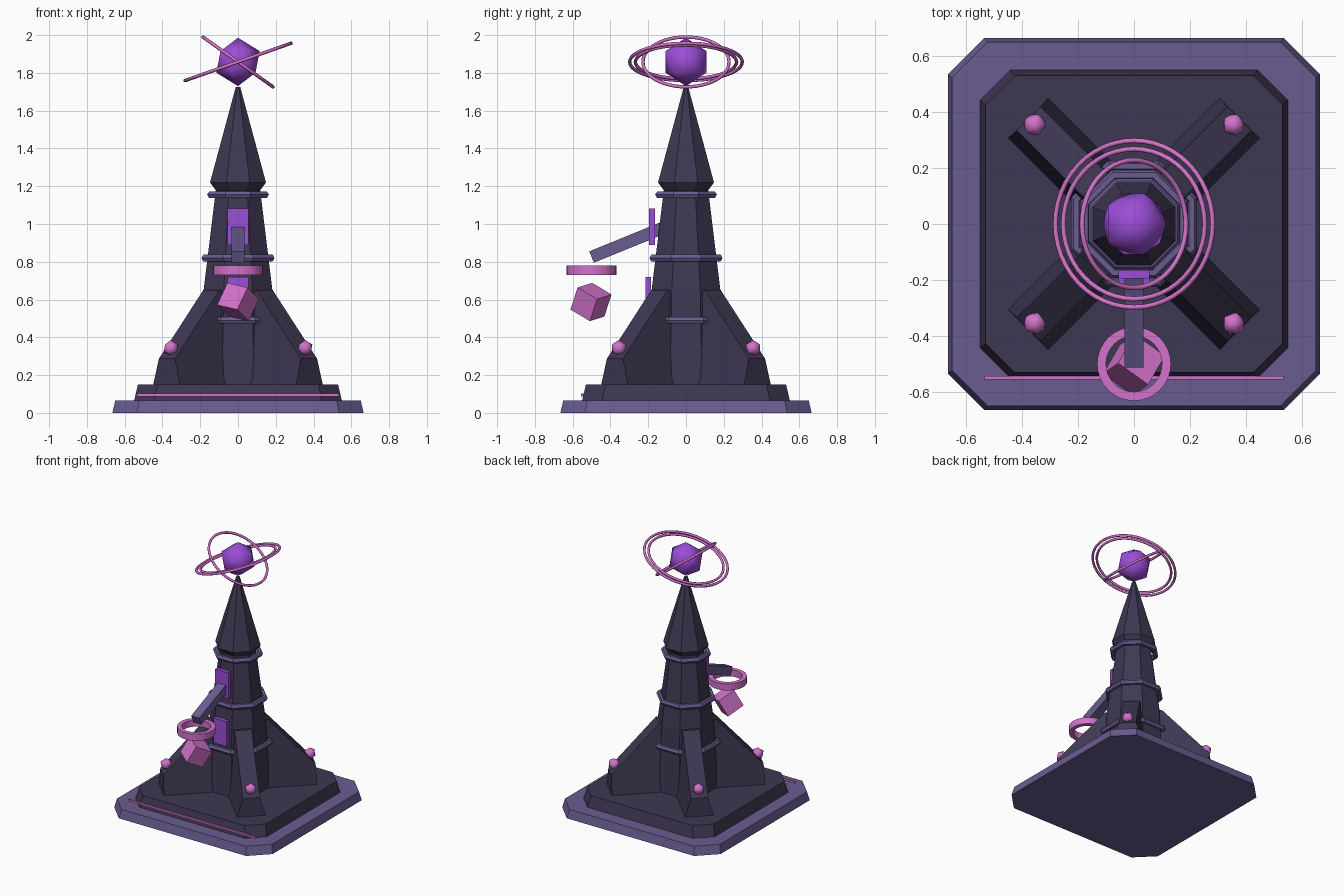
import bpy, bmesh, math
from mathutils import Vector, Matrix

cube = bpy.data.objects.get("Cube")
if cube:
    bpy.data.objects.remove(cube, do_unlink=True)


def material(name, rgb):
    m = bpy.data.materials.new(name)
    m.use_nodes = True
    m.diffuse_color = (*rgb, 1)
    m.node_tree.nodes["Principled BSDF"].inputs["Base Color"].default_value = (*rgb, 1)
    return m


DARK = material("dark stone", (0.048, 0.039, 0.085))
LILAC = material("lilac stone", (0.141, 0.108, 0.28))
PINK = material("pink glow", (0.65, 0.17, 0.6))
PURPLE = material("purple crystal", (0.33, 0.075, 0.68))


def finish(bm, name, mat, smooth=False):
    bmesh.ops.recalc_face_normals(bm, faces=bm.faces)
    mesh = bpy.data.meshes.new(name)
    bm.to_mesh(mesh)
    bm.free()
    mesh.materials.append(mat)
    for p in mesh.polygons:
        p.use_smooth = smooth
    ob = bpy.data.objects.new(name, mesh)
    bpy.context.collection.objects.link(ob)
    return ob


def loft(name, mat, loops):
    """Skin a stack of equal-length loops and cap both ends."""
    bm = bmesh.new()
    rows = [[bm.verts.new(p) for p in loop] for loop in loops]
    n = len(rows[0])
    for a, b in zip(rows, rows[1:]):
        for i in range(n):
            j = (i + 1) % n
            bm.faces.new((a[i], a[j], b[j], b[i]))
    bm.faces.new(rows[0])
    bm.faces.new(rows[-1])
    return finish(bm, name, mat)


def chamfered_square(half, cut, z):
    pts = []
    for k in range(4):
        turn = Matrix.Rotation(k * math.pi / 2, 3, 'Z')
        pts += [turn @ Vector((half, -half + cut, z)), turn @ Vector((half, half - cut, z))]
    return pts


def octagon(apothem, z):
    return chamfered_square(apothem, apothem * (2 - math.sqrt(2)), z)


def box(name, mat, size, loc, rot=Matrix.Identity(3)):
    bm = bmesh.new()
    bmesh.ops.create_cube(bm, size=1)
    bm.transform(Matrix.Translation(loc) @ rot.to_4x4() @ Matrix.Diagonal((*size, 1)))
    return finish(bm, name, mat)


def ball(name, mat, radius, loc):
    bm = bmesh.new()
    bmesh.ops.create_icosphere(bm, subdivisions=1, radius=radius,
                               matrix=Matrix.Translation(loc))
    return finish(bm, name, mat, True)


def torus(name, mat, major, minor, loc, segs, sides, tilt=0.0, start=0.0, smooth=False):
    bm = bmesh.new()
    grid = []
    for i in range(segs):
        a = start + i * math.tau / segs
        row = []
        for k in range(sides):
            b = k * math.tau / sides
            r = major + minor * math.cos(b)
            row.append(bm.verts.new((r * math.cos(a), r * math.sin(a), minor * math.sin(b))))
        grid.append(row)
    for i in range(segs):
        for k in range(sides):
            i2, k2 = (i + 1) % segs, (k + 1) % sides
            bm.faces.new((grid[i][k], grid[i2][k], grid[i2][k2], grid[i][k2]))
    bm.transform(Matrix.Translation(loc) @ Matrix.Rotation(tilt, 4, 'Y'))
    return finish(bm, name, mat, smooth)


# Stepped base
loft("base_lower", LILAC, [chamfered_square(0.665, 0.13, 0), chamfered_square(0.65, 0.127, 0.065)])
loft("base_upper", DARK, [chamfered_square(0.55, 0.107, 0.065), chamfered_square(0.53, 0.103, 0.15)])
box("base_glow_strip", PINK, (1.07, 0.012, 0.014), (0, -0.549, 0.095))

# Column and spire
loft("column", DARK, [octagon(0.205, 0.15), octagon(0.182, 0.65), octagon(0.115, 1.2)])
loft("spire", DARK, [octagon(0.115, 1.175), octagon(0.148, 1.22), octagon(0.012, 1.725)])

# Faceted bands around the column
for label, outer, z in (("lower", 0.225, 0.49), ("middle", 0.193, 0.82), ("upper", 0.163, 1.155)):
    tube = 0.02
    torus(label + "_band", LILAC, outer / math.cos(math.pi / 8) - tube, tube, (0, 0, z),
          8, 6, start=math.pi / 8)

# Diagonal buttresses with a glowing orb on each
for k, label in enumerate(("back_left", "back_right", "front_right", "front_left")):
    turn = Matrix.Rotation(math.pi / 4 + k * math.pi / 2, 3, 'Z')
    foot, top = 0.1, 0.06
    lower = [(0.535, -foot, 0.15), (0.535, foot, 0.15), (0.1, foot, 0.15), (0.1, -foot, 0.15)]
    upper = [(0.532, -top, 0.287), (0.532, top, 0.287), (0.19, top, 0.65), (0.19, -top, 0.65)]
    upper[2:] = [(0.1, top, 0.65), (0.1, -top, 0.65)]
    upper_in = [(0.2, top, 0.65), (0.2, -top, 0.65)]
    bm = bmesh.new()
    vs = [bm.verts.new(turn @ Vector(p)) for p in lower + upper[:2] + upper_in + upper[2:]]
    for f in ((0, 1, 2, 3), (0, 1, 5, 4), (4, 5, 6, 7), (7, 6, 8, 9), (9, 8, 2, 3),
              (1, 2, 8, 6, 5), (0, 3, 9, 7, 4)):
        bm.faces.new([vs[i] for i in f])
    finish(bm, label + "_buttress", DARK)
    ball(label + "_orb", PINK, 0.043, turn @ Vector((0.502, 0, 0.343)))

# Window panels on the front
box("upper_window", PURPLE, (0.11, 0.03, 0.195), (0, -0.18, 0.985))
box("lower_window", PURPLE, (0.11, 0.03, 0.19), (0, -0.2, 0.625))

# Bracket arm, hanging hoop and floating cube
start, end = Vector((0, -0.12, 0.98)), Vector((0, -0.5, 0.825))
arm = end - start
box("bracket_arm", LILAC, (0.068, arm.length, 0.065), (start + end) / 2,
    Matrix.Rotation(math.atan2(-arm.z, -arm.y), 3, 'X'))


def circle(r, z, n=32):
    return [(r * math.cos(i * math.tau / n), -0.5 + r * math.sin(i * math.tau / n), z)
            for i in range(n)]


bm = bmesh.new()
rows = [[bm.verts.new(p) for p in circle(r, z)]
        for r, z in ((0.132, 0.73), (0.132, 0.78), (0.1, 0.78), (0.1, 0.73))]
for k in range(4):
    a, b = rows[k], rows[(k + 1) % 4]
    for i in range(len(a)):
        j = (i + 1) % len(a)
        bm.faces.new((a[i], a[j], b[j], b[i]))
finish(bm, "lantern_hoop", PINK)

up = Vector((0.4, 0.28, 0.86)).normalized()
side = up.cross(Vector((-0.44, -0.76, 0.46))).normalized()
box("lantern_cube", PINK, (0.134, 0.134, 0.134), (0, -0.503, 0.587),
    Matrix((up, side.cross(up), side)).transposed())

# Crystal and its orbiting rings
centre = (0, 0, 1.858)
ball("crystal", PURPLE, 0.128, centre)
for label, radius, tilt in (("outer", 0.298, -19.4), ("middle", 0.268, -19.4), ("inner", 0.228, 35.4)):
    torus(label + "_orbit_ring", PINK, radius, 0.009, centre, 48, 8,
          math.radians(tilt), smooth=True)
